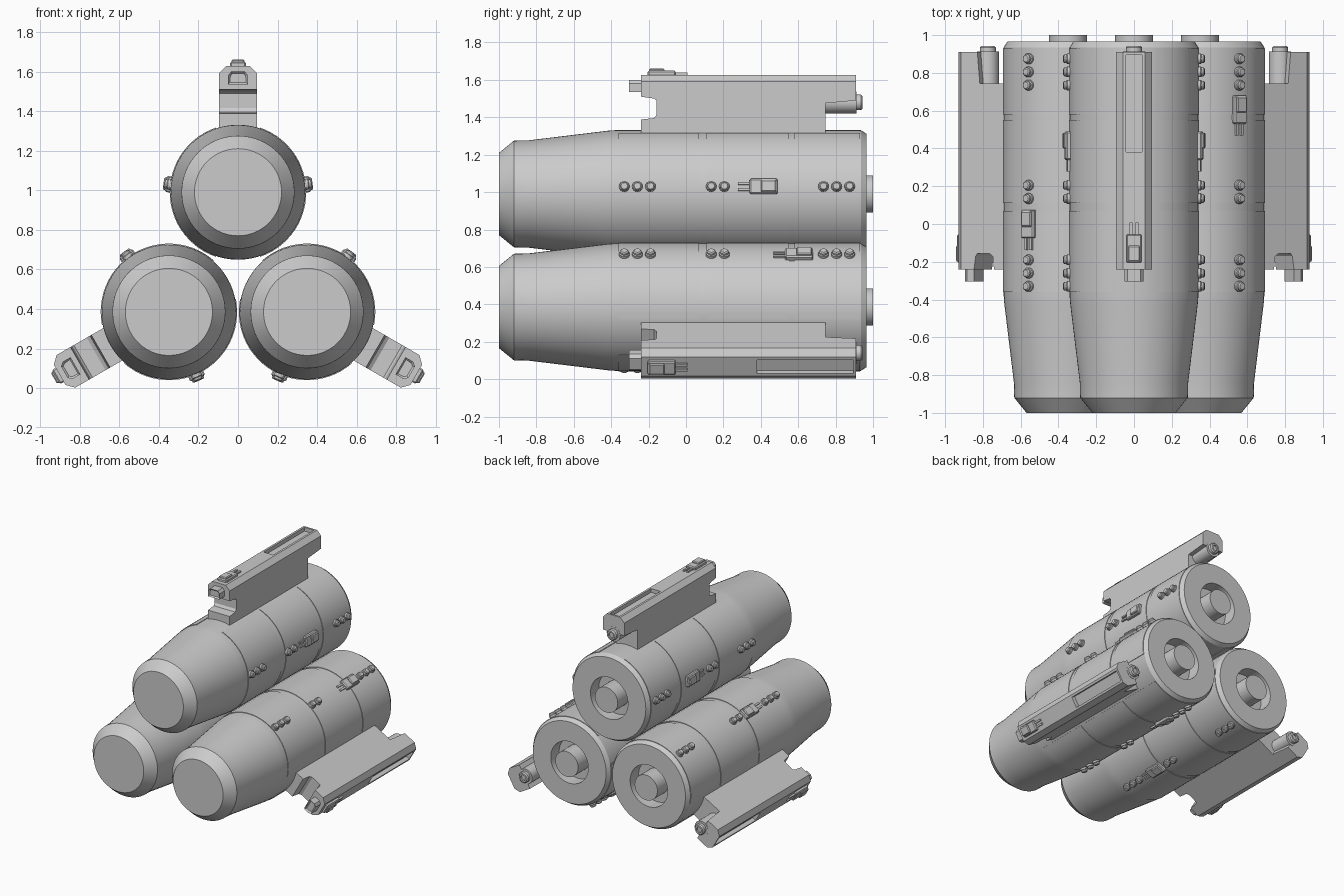
import bpy, bmesh
from math import radians, sin, cos
from mathutils import Matrix

if "Cube" in bpy.data.objects:
    bpy.data.objects.remove(bpy.data.objects["Cube"])

AXIS_Z = 0.587          # centre line of the three-engine cluster
OFF = 0.403             # engine centre distance from that line
T = Matrix.Translation
def RY(deg): return Matrix.Rotation(radians(deg), 4, 'Y')


def finish(bm):
    bmesh.ops.recalc_face_normals(bm, faces=bm.faces)
    me = bpy.data.meshes.new("part")
    bm.to_mesh(me)
    bm.free()
    return me


def place(name, me, mat, smooth=True):
    ob = bpy.data.objects.new(name, me)
    bpy.context.collection.objects.link(ob)
    ob.matrix_world = mat
    if smooth:
        bpy.ops.object.select_all(action='DESELECT')
        ob.select_set(True)
        bpy.context.view_layer.objects.active = ob
        bpy.ops.object.shade_smooth_by_angle(angle=radians(30))
    return ob


def lathe(bm, profile, axis, steps):
    """Spin (radius, height) points round the Y or Z axis."""
    vs = [bm.verts.new((r, h, 0) if axis == 'Y' else (r, 0, h)) for r, h in profile]
    es = [bm.edges.new(p) for p in zip(vs, vs[1:])]
    bmesh.ops.spin(bm, geom=vs + es, cent=(0, 0, 0), angle=radians(360), steps=steps,
                   axis=(0, 1, 0) if axis == 'Y' else (0, 0, 1))
    bmesh.ops.remove_doubles(bm, verts=bm.verts, dist=1e-5)


def box(bm, x, y, z, bevel=0.0):
    """Box from (min, max) pairs, optionally bevelled."""
    m = T(((x[0] + x[1]) / 2, (y[0] + y[1]) / 2, (z[0] + z[1]) / 2)) @ \
        Matrix.Diagonal((x[1] - x[0], y[1] - y[0], z[1] - z[0], 1))
    vs = bmesh.ops.create_cube(bm, size=1, matrix=m)['verts']
    if bevel:
        es = list({e for v in vs for e in v.link_edges})
        bmesh.ops.bevel(bm, geom=es, offset=bevel, segments=1, affect='EDGES')


def prism(bm, pts, vec):
    f = bm.faces.new([bm.verts.new(p) for p in pts])
    new = bmesh.ops.extrude_face_region(bm, geom=[f])['geom']
    bmesh.ops.translate(bm, vec=vec, verts=[g for g in new if isinstance(g, bmesh.types.BMVert)])


# engine body with recessed rear pit and central shaft
bm = bmesh.new()
lathe(bm, [(0, -1), (.22, -1), (.285, -.92), (.287, -.84), (.338, -.42), (.341, -.38),
           (.341, .935), (.322, .965), (.165, .965), (.165, .86), (.1, .86), (.1, 1), (0, 1)],
      'Y', 64)
engine = finish(bm)

# slightly raised skin panels on both flanks
bm = bmesh.new()
angles = [radians(19 + 142 * i / 26) for i in range(27)]
for s in (1, -1):
    for y0, y1 in ((-.36, .07), (.11, .55), (.58, .93)):
        arc = [(s * .345 * sin(a), y0, .345 * cos(a)) for a in angles]
        arc += [(s * .33 * sin(a), y0, .33 * cos(a)) for a in reversed(angles)]
        prism(bm, arc, (0, y1 - y0, 0))
panels = finish(bm)

# row of domed bolts along a flank
bm = bmesh.new()
for y in (-.33, -.26, -.19, .135, .205, .735, .805, .875):
    b = bmesh.new()
    lathe(b, [(0, -.015), (.028, -.015), (.028, .012), (.023, .016), (.023, .026),
              (.017, .032), (0, .032)], 'Z', 16)
    bmesh.ops.translate(b, vec=(0, y, 0), verts=b.verts)
    tmp = finish(b)
    bm.from_mesh(tmp)
    bpy.data.meshes.remove(tmp)
bolts = finish(bm)

# small connector box with a raised lid and two pins
bm = bmesh.new()
box(bm, (-.041, .041), (-.075, .075), (-.02, .022), .007)
box(bm, (-.032, .032), (-.015, .068), (.01, .034), .006)
for x in (-.016, .016):
    box(bm, (x - .007, x + .007), (-.137, -.07), (-.004, .012))
connector = finish(bm)

# mounting fin: side profile, chamfered top edges
bm = bmesh.new()
side = [(-.24, 1.31), (-.24, 1.388), (-.17, 1.396), (-.157, 1.415), (-.157, 1.49), (-.17, 1.5),
        (-.24, 1.51), (-.24, 1.627), (.91, 1.627), (.91, 1.49), (.745, 1.475), (.745, 1.31)]
prism(bm, [(-.095, y, z - AXIS_Z) for y, z in side], (.19, 0, 0))
top = [e for e in bm.edges if all(v.co.z > 1.62 - AXIS_Z for v in e.verts)
       and abs(e.verts[0].co.y - e.verts[1].co.y) > .5]
bmesh.ops.bevel(bm, geom=top, offset=.036, segments=1, affect='EDGES')
fin_master = place("fin_master", finish(bm), Matrix(), False)

# long slot sunk into the fin top
bm = bmesh.new()
box(bm, (-.042, .042), (.38, .895), (1.597 - AXIS_Z, 1.7 - AXIS_Z))
cutter = place("slot_cutter", finish(bm), Matrix(), False)
cutter.hide_render = True
mod = fin_master.modifiers.new("slot", 'BOOLEAN')
mod.object, mod.operation, mod.solver = cutter, 'DIFFERENCE', 'EXACT'
bpy.context.view_layer.update()
fin = bpy.data.meshes.new_from_object(
    fin_master.evaluated_get(bpy.context.evaluated_depsgraph_get()))
for o in (fin_master, cutter):
    bpy.data.objects.remove(o)

# front plug of the fin
bm = bmesh.new()
plug_pts = [(-.05, 1.535), (.05, 1.535), (.05, 1.58), (.034, 1.6), (-.034, 1.6), (-.05, 1.58)]
prism(bm, [(x, -.305, z - AXIS_Z) for x, z in plug_pts], (0, .09, 0))
front = [f for f in bm.faces if all(v.co.y < -.3 for v in f.verts)]
bmesh.ops.inset_region(bm, faces=front, thickness=.012, depth=0)
bmesh.ops.translate(bm, vec=(0, .012, 0), verts=front[0].verts)
plug = finish(bm)

# rear rod under the fin's overhang
bm = bmesh.new()
lathe(bm, [(0, .73), (.059, .73), (.059, .912), (.042, .912), (.042, .935), (.034, .943),
           (.022, .943), (.022, .93), (0, .93)], 'Y', 24)
rod = finish(bm)

# assemble three engines round the centre line
for tag, deg, box_y in (("top", 0, .415), ("right", 120, .605), ("left", -120, 0)):
    M = T((0, 0, AXIS_Z)) @ RY(deg)
    E = M @ T((0, 0, OFF))
    place("engine_" + tag, engine, E)
    place("skin_panels_" + tag, panels, E)
    place("fin_" + tag, fin, M, False)
    place("fin_plug_" + tag, plug, M, False)
    place("fin_rod_" + tag, rod, M @ T((0, 0, 1.48 - AXIS_Z)))
    place("fin_connector_" + tag, connector,
          M @ T((0, -.13, 1.627 - AXIS_Z)) @ Matrix.Rotation(radians(180), 4, 'Z'), False)
    for side_name, s in (("a", 1), ("b", -1)):
        S = E @ RY(s * 83.4) @ T((0, 0, .345))
        place(f"bolts_{tag}_{side_name}", bolts, S)
        place(f"connector_{tag}_{side_name}", connector, S @ T((0, box_y, 0)), False)
